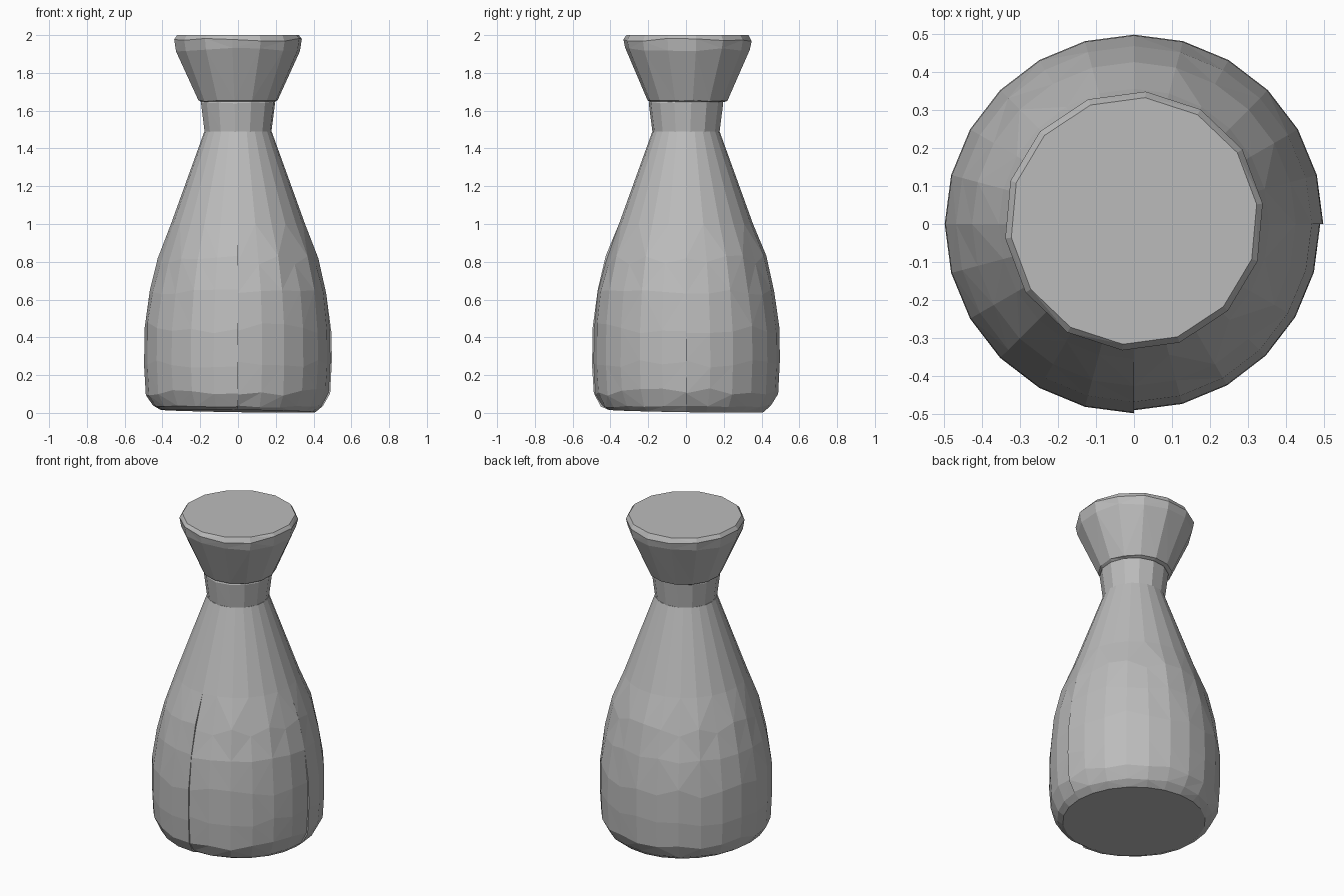
import bpy
import bmesh
import random
from math import cos, sin, pi, tau

random.seed(4)

if "Cube" in bpy.data.objects:
    bpy.data.objects.remove(bpy.data.objects["Cube"], do_unlink=True)

clay = bpy.data.materials.new("plain grey")
clay.use_nodes = True
grey = (0.5, 0.5, 0.5, 1)
clay.diffuse_color = grey
clay.node_tree.nodes["Principled BSDF"].inputs["Base Color"].default_value = grey


def lathe(name, profile, angles, centre_y=0.0, point=None):
    """Turn (radius, height, jitter) rings into a closed, flat-faceted solid."""
    bm = bmesh.new()
    rings = []
    for level, (r, z, jitter) in enumerate(profile):
        ring = []
        for i, a in enumerate(angles):
            rr, zz = r, z + random.uniform(-jitter, jitter)
            if point:
                rr, zz = point(i, a, rr, zz, level)
            ring.append(bm.verts.new((rr * cos(a), centre_y + rr * sin(a), zz)))
        rings.append(ring)
    count = len(angles)
    for low, high in zip(rings, rings[1:]):
        for i in range(count):
            j = (i + 1) % count
            bm.faces.new((low[i], low[j], high[j], high[i]))
    bm.faces.new(list(reversed(rings[0])))
    bm.faces.new(rings[-1])
    bmesh.ops.remove_doubles(bm, verts=bm.verts, dist=0.0002)
    bmesh.ops.triangulate(bm, faces=bm.faces[:])
    bmesh.ops.recalc_face_normals(bm, faces=bm.faces[:])
    mesh = bpy.data.meshes.new(name)
    bm.to_mesh(mesh)
    bm.free()
    obj = bpy.data.objects.new(name, mesh)
    obj.data.materials.append(clay)
    bpy.context.collection.objects.link(obj)
    return obj


# Body: the seam angles appear twice so one quarter can sit slightly inward
SIDES = 24
seam = 3 * SIDES // 4
steps = sorted(list(range(SIDES)) + [0, seam])
body_angles = [tau * s / SIDES for s in steps]
first_inset = steps.index(seam) + 1


def body_point(i, a, r, z, level):
    inset_quarter = i >= first_inset or i == 0
    if inset_quarter and 1 <= level <= 4:
        r -= 0.008
    if level == 0:
        z -= 0.009 * cos(a - pi / 4)
    return r, z


body_profile = [
    (0.41, 0.01, 0), (0.45, 0.035, 0.006), (0.488, 0.11, 0.02),
    (0.497, 0.26, 0.02), (0.495, 0.45, 0.03), (0.467, 0.64, 0.015),
    (0.425, 0.81, 0.025), (0.355, 1.0, 0), (0.178, 1.49, 0),
]
lathe("bottle_body", body_profile, body_angles, point=body_point)

# Neck collar flaring up to the stopper
fourteen = [tau * (i + 0.3) / 14 for i in range(14)]
neck_profile = [(0.178, 1.485, 0), (0.198, 1.64, 0.003), (0.19, 1.66, 0)]
lathe("bottle_neck", neck_profile, fourteen)

# Flared stopper with a bevelled flat top
stopper_profile = [
    (0.195, 1.645, 0), (0.212, 1.652, 0.004), (0.331, 1.92, 0.012),
    (0.341, 1.975, 0.008), (0.325, 2.0, 0),
]
lathe("stopper", stopper_profile, fourteen, centre_y=0.008)
